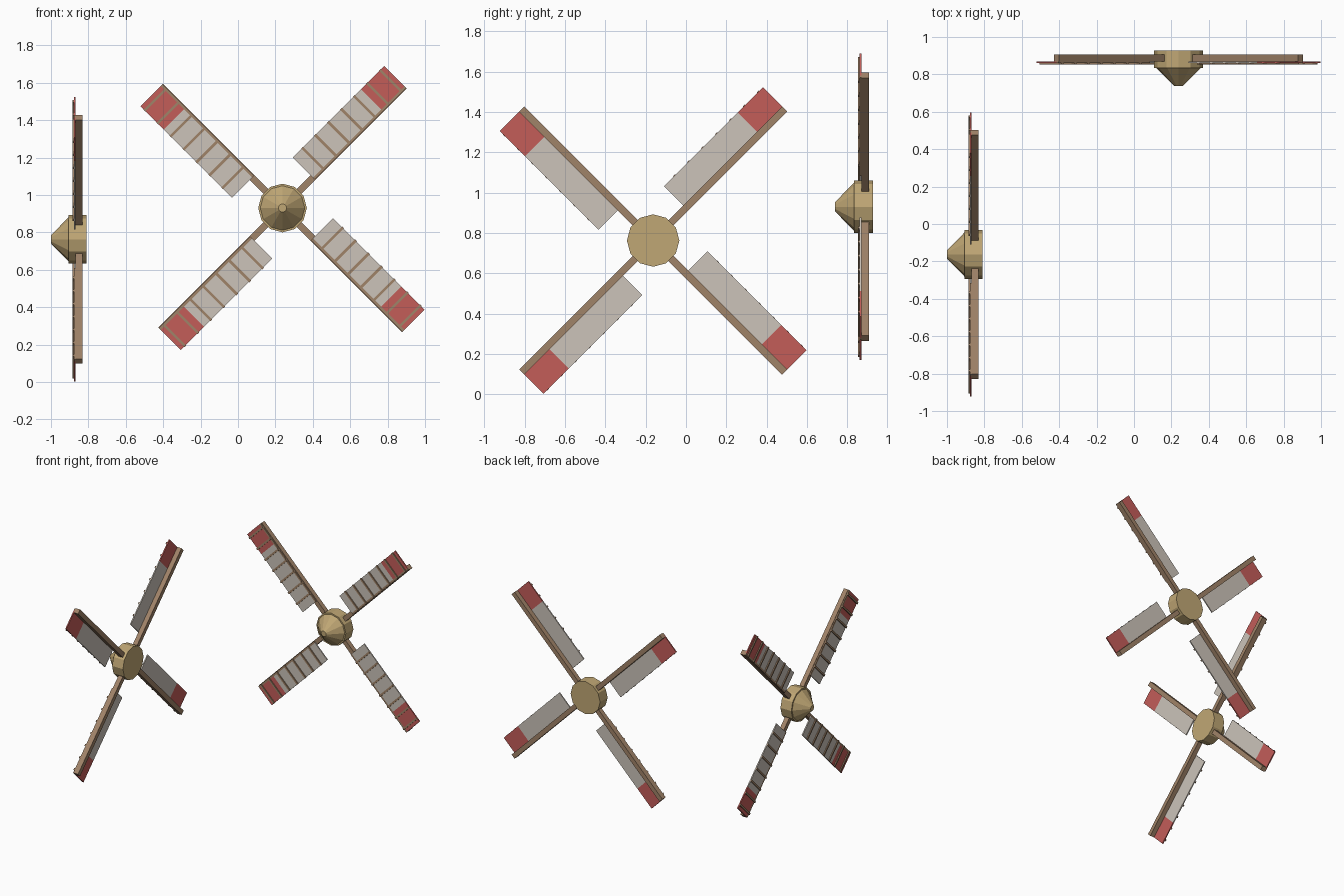
import bpy, bmesh, math
from mathutils import Matrix

if "Cube" in bpy.data.objects:
    bpy.data.objects.remove(bpy.data.objects["Cube"])


def material(name, srgb):
    m = bpy.data.materials.new(name)
    m.diffuse_color = [((c / 255 + 0.055) / 1.055) ** 2.4 for c in srgb] + [1]
    m.use_nodes = True
    m.node_tree.nodes["Principled BSDF"].inputs["Base Color"].default_value = m.diffuse_color
    return m


STRAW = material("straw hub", (192, 167, 117))
WOOD = material("brown wood", (160, 131, 104))
CLOTH = material("pale cloth", (204, 196, 186))
RED = material("red cloth", (195, 93, 89))


def finish(bm, name, mat, matrix):
    bm.transform(matrix)
    bmesh.ops.recalc_face_normals(bm, faces=bm.faces)
    mesh = bpy.data.meshes.new(name)
    bm.to_mesh(mesh)
    bm.free()
    mesh.materials.append(mat)
    obj = bpy.data.objects.new(name, mesh)
    bpy.context.collection.objects.link(obj)
    return obj


def bar(name, mat, matrix, x, y, z):
    """Box given by its (min, max) range on each axis."""
    bm = bmesh.new()
    bmesh.ops.create_cube(bm, size=1)
    for v in bm.verts:
        v.co = [r[0] if c < 0 else r[1] for c, r in zip(v.co, (x, y, z))]
    return finish(bm, name, mat, matrix)


def hub(name, matrix):
    """Twelve-sided drum with a blunt cone nose, turned around the y axis."""
    bm = bmesh.new()
    rings = []
    for r, y in ((0.13, 0.0), (0.13, -0.095), (0.119, -0.095), (0.022, -0.19)):
        rings.append([bm.verts.new((r * math.sin(a), y, r * math.cos(a)))
                      for a in (i * math.tau / 12 for i in range(12))])
    bm.faces.new(rings[0])
    bm.faces.new(rings[-1])
    for lo, hi in zip(rings, rings[1:]):
        for i in range(12):
            j = (i + 1) % 12
            bm.faces.new((lo[i], lo[j], hi[j], hi[i]))
    finish(bm, name, STRAW, matrix)


def rotor(name, matrix):
    hub(name + "_hub", matrix)
    for k in range(4):
        # local x runs out along the arm, local z across the sail
        m = matrix @ Matrix.Rotation(math.radians(45 + 90 * k), 4, 'Y')
        tag = f"{name}_%s_{k + 1}"
        bar(tag % "spar", WOOD, m, (0.08, 0.922), (-0.058, -0.021), (-0.018, 0.018))
        bar(tag % "sail", CLOTH, m, (0.229, 0.745), (-0.067, -0.058), (0.0, 0.153))
        bar(tag % "sail_tip", RED, m, (0.745, 0.922), (-0.067, -0.058), (0.0, 0.153))
        # rail behind the inner edge and slats across the front
        bar(tag % "rail", WOOD, m, (0.229, 0.922), (-0.067, -0.058), (-0.014, 0.0))
        for i in range(7):
            d = 0.302 + 0.098 * i
            bar(f"{tag % 'slat'}_{i + 1}", WOOD, m, (d - 0.007, d + 0.007),
                (-0.075, -0.067), (-0.014, 0.155))


# One rotor faces the front, its mirrored twin faces left
rotor("front_rotor", Matrix.Translation((0.238, 0.928, 0.93)))
SWAP = Matrix(((0, 1, 0, 0), (1, 0, 0, 0), (0, 0, 1, 0), (0, 0, 0, 1)))
rotor("side_rotor", Matrix.Translation((-0.81, -0.163, 0.7625)) @ SWAP)
